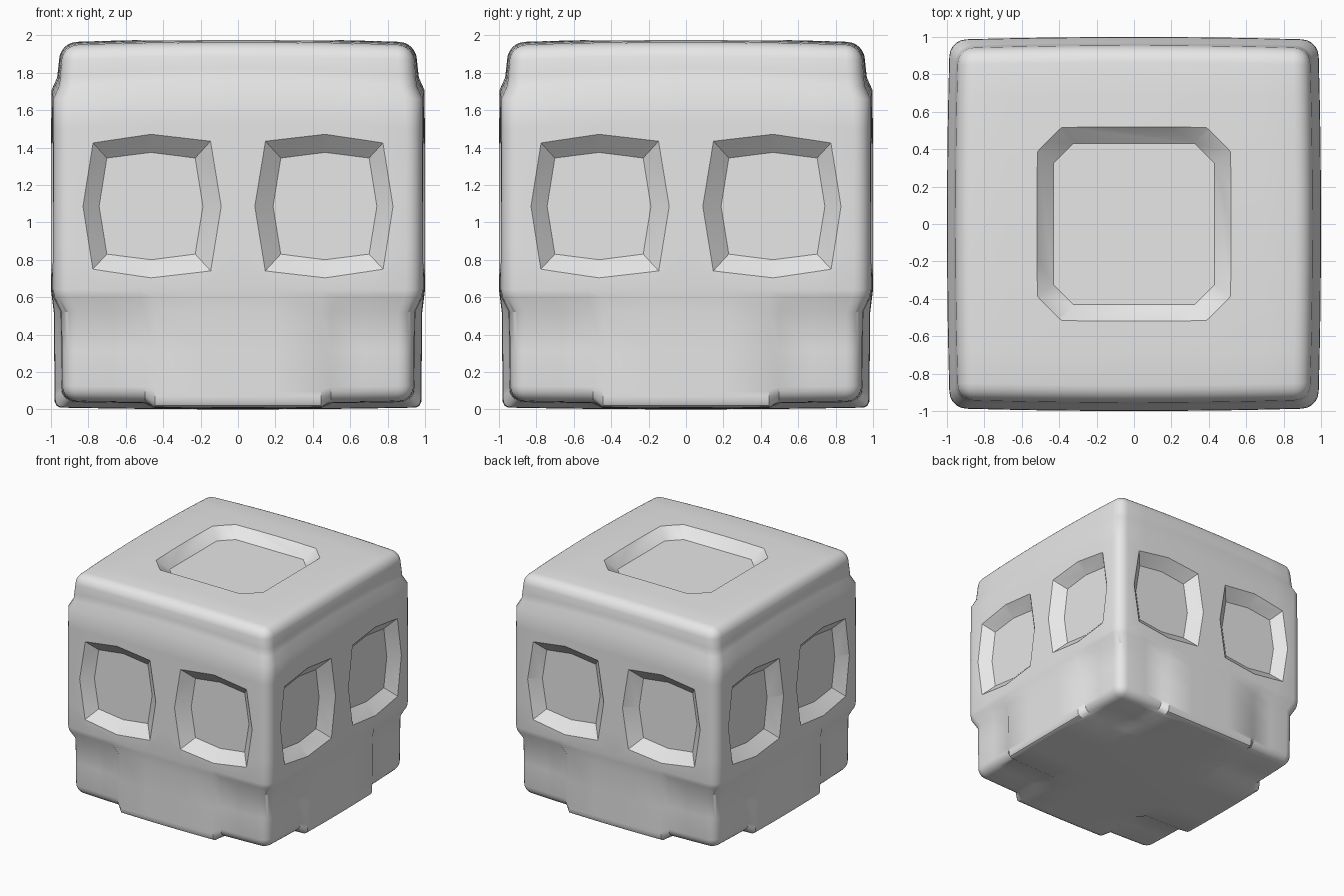
import bpy, bmesh, math
from mathutils import Vector

cube = bpy.data.objects.get("Cube")
if cube:
    bpy.data.objects.remove(cube, do_unlink=True)

grey = bpy.data.materials.new("light_grey")
grey.use_nodes = True
grey.diffuse_color = (0.8, 0.8, 0.8, 1)
grey.node_tree.nodes["Principled BSDF"].inputs["Base Color"].default_value = (0.8, 0.8, 0.8, 1)


def make_object(name, bm):
    mesh = bpy.data.meshes.new(name)
    bm.to_mesh(mesh)
    bm.free()
    mesh.materials.append(grey)
    obj = bpy.data.objects.new(name, mesh)
    bpy.context.collection.objects.link(obj)
    return obj


def ramp(v, a, b):
    return max(0.0, min(1.0, (v - a) / (b - a)))


def lookup(v, table):
    for (a, wa), (b, wb) in zip(table, table[1:]):
        if v <= b:
            return wa + (wb - wa) * ramp(v, a, b)
    return table[-1][1]


# Half width of the body by height: lower skirt, bulging belt, narrower cap
WIDTH = [(0, 0.98), (0.52, 0.985), (0.64, 1.0), (1.1, 1.0),
         (1.655, 0.998), (1.725, 0.967), (1.98, 0.948)]


def shape(co):
    """Round the box, crown its faces and press in the lower corners."""
    inset = min(abs(co.x), abs(co.y))
    radius = 0.035 if co.z < 0 and inset < 0.5 else 0.09
    core = Vector([max(radius - 1, min(1 - radius, c)) for c in co])
    p = core + (co - core).normalized() * radius
    x, y, z = p.x, p.y, 0.99 + 0.99 * p.z
    w = lookup(z, WIDTH)
    corner = ramp(inset, 0.46, 0.53) * ramp(z, 0.60, 0.52)
    w *= 1 - 0.03 * corner
    bow = x * x + y * y
    lift = 0.05 * ramp(z, 1.3, 1.655) * ramp(z, 1.92, 1.725) * (1 - min(x * x, y * y))
    z += lift - 0.018 * bow * ramp(z, 1.7, 1.98)
    z += (0.01 * bow + 0.025 * corner) * ramp(z, 0.5, 0)
    return Vector((x * w * (1 - 0.015 * y * y), y * w * (1 - 0.015 * x * x), z))


# Body: box cut along feature lines, then shaped
bm = bmesh.new()
bmesh.ops.create_cube(bm, size=2)
edge_lines = [0.91, 0.94, 0.97]
side_lines = [0.2, 0.46, 0.53, 0.72] + edge_lines
xy_lines = [0] + side_lines + [-c for c in side_lines]
z_lines = edge_lines + [-c for c in edge_lines]
z_lines += [h / 0.99 - 1 for h in (0.3, 0.52, 0.6, 0.64, 0.85, 1.1, 1.3, 1.5, 1.655, 1.725, 1.8)]
for axis, lines in enumerate((xy_lines, xy_lines, z_lines)):
    normal = Vector((0, 0, 0))
    normal[axis] = 1
    for c in lines:
        bmesh.ops.bisect_plane(bm, geom=bm.verts[:] + bm.edges[:] + bm.faces[:],
                               plane_co=normal * c, plane_no=normal)
for v in bm.verts:
    v.co = shape(v.co.copy())
bmesh.ops.recalc_face_normals(bm, faces=bm.faces[:])
body = make_object("body", bm)


def frustum(bm, outline, floor, surface, shrink, place):
    """Tapered solid whose outline has full size at the surface depth."""
    rings = []
    for depth in (floor, surface + 0.03):
        s = shrink + (1 - shrink) * (depth - floor) / (surface - floor)
        rings.append([bm.verts.new(place(u * s, v * s, depth)) for u, v in outline])
    low, high = rings
    bm.faces.new(low)
    bm.faces.new(high)
    n = len(outline)
    for i in range(n):
        j = (i + 1) % n
        bm.faces.new((low[i], low[j], high[j], high[i]))


# Window and roof recess cutters
window = [(0.37, 0), (0.315, 0.345), (0, 0.385), (-0.315, 0.345),
          (-0.37, 0), (-0.315, -0.34), (0, -0.38), (0.315, -0.34)]
hatch = [(0.52, 0.39), (0.39, 0.52), (-0.39, 0.52), (-0.52, 0.39),
         (-0.52, -0.39), (-0.39, -0.52), (0.39, -0.52), (0.52, -0.39)]
bm = bmesh.new()
for turn in range(4):
    ca, sa = round(math.cos(turn * math.pi / 2)), round(math.sin(turn * math.pi / 2))
    for centre in (-0.465, 0.465):
        def on_side(u, v, d):
            a = centre + u
            return (a * ca + d * sa, a * sa - d * ca, 1.085 + v)
        frustum(bm, window, 0.91, 0.995, 0.75, on_side)
frustum(bm, hatch, 1.89, 1.975, 0.83, lambda u, v, d: (u, v, d))
bmesh.ops.recalc_face_normals(bm, faces=bm.faces[:])
cutter = make_object("recess_cutter", bm)
cutter.hide_render = True

# Carve the recesses
bpy.context.view_layer.objects.active = body
body.select_set(True)
cut = body.modifiers.new("recesses", "BOOLEAN")
cut.operation = "DIFFERENCE"
cut.solver = "EXACT"
cut.object = cutter
bpy.ops.object.modifier_apply(modifier=cut.name)
bpy.data.objects.remove(cutter, do_unlink=True)
bpy.ops.object.shade_smooth_by_angle(angle=math.radians(32))
